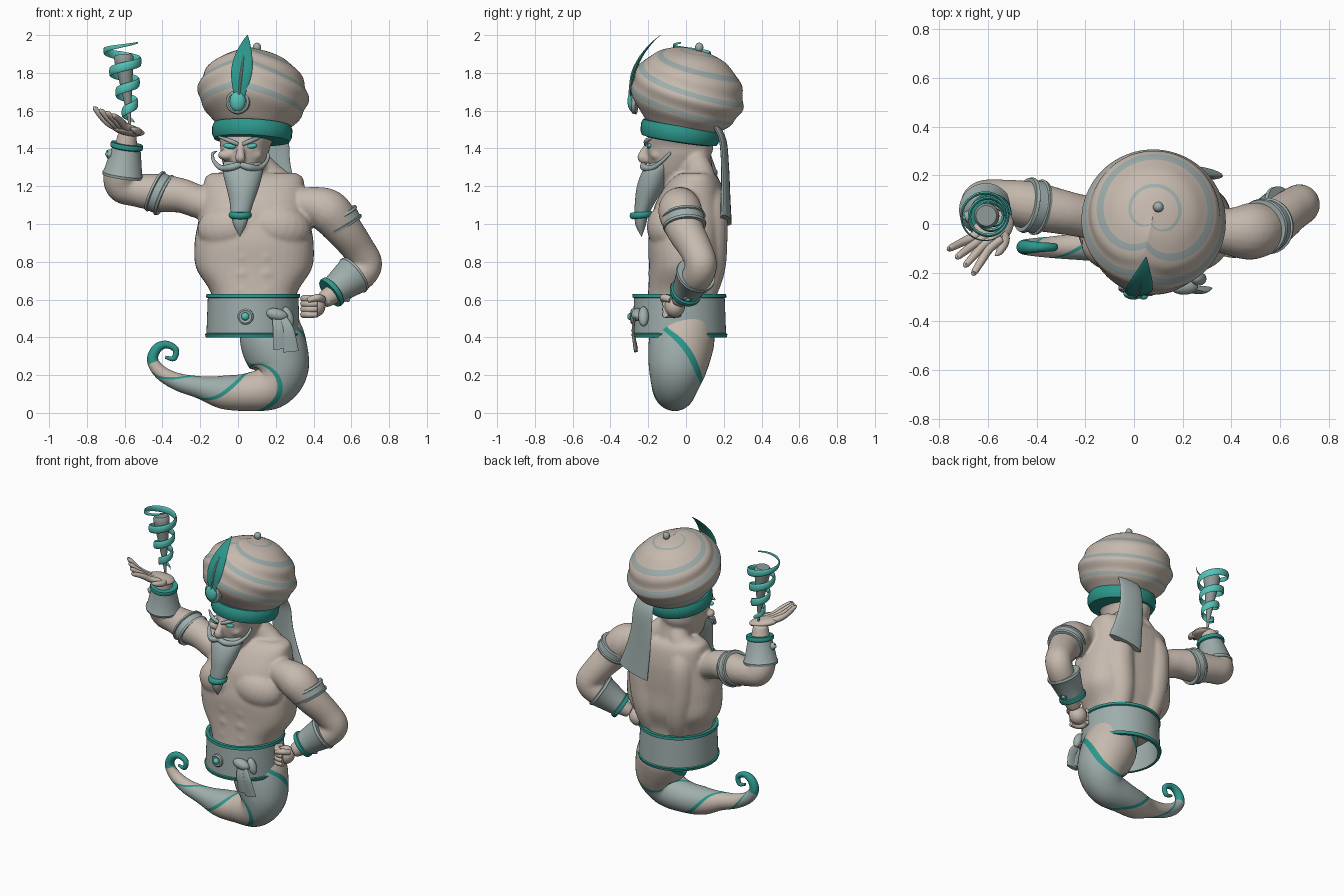
import bpy, bmesh
from math import sin, cos, pi, radians
from mathutils import Vector, Matrix

cube = bpy.data.objects.get("Cube")
if cube:
    bpy.data.objects.remove(cube, do_unlink=True)


def material(name, colour):
    m = bpy.data.materials.new(name)
    m.use_nodes = True
    m.diffuse_color = (*colour, 1)
    m.node_tree.nodes["Principled BSDF"].inputs["Base Color"].default_value = (*colour, 1)
    return m


SKIN = material("warm_stone_skin", (.57, .49, .425))
GREY = material("blue_grey_cloth", (.34, .42, .41))
TEAL = material("deep_teal", (.025, .31, .26))
BRIGHT = material("bright_teal", (.09, .54, .47))
DARK = material("smoke_grey", (.27, .32, .31))
made = []


def finish(name, bm, mats):
    bmesh.ops.recalc_face_normals(bm, faces=bm.faces[:])
    mesh = bpy.data.meshes.new(name)
    bm.to_mesh(mesh)
    bm.free()
    for m in mats:
        mesh.materials.append(m)
    ob = bpy.data.objects.new(name, mesh)
    bpy.context.collection.objects.link(ob)
    made.append(ob)
    return ob


def select_made():
    bpy.ops.object.select_all(action='DESELECT')
    for ob in made:
        ob.select_set(True)
    bpy.context.view_layer.objects.active = made[0]


def skin(name, rings, mats, rule=None, loop=False):
    """Join rings of points with quads; rule(i, j) picks the material."""
    bm = bmesh.new()
    rows = [[bm.verts.new(p) for p in ring] for ring in rings]
    count, segs = len(rows), len(rows[0])
    for i in range(count if loop else count - 1):
        a, b = rows[i], rows[(i + 1) % count]
        for j in range(segs):
            k = (j + 1) % segs
            face = bm.faces.new((a[j], a[k], b[k], b[j]))
            face.material_index = rule(i, j) if rule else 0
    if not loop:
        bm.faces.new(rows[0])
        last = bm.faces.new(rows[-1])
        last.material_index = rule(count - 2, 0) if rule else 0
    return finish(name, bm, mats)


def spline(pts, steps):
    p = [pts[0]] + list(pts) + [pts[-1]]
    out = []
    for a, b, c, d in zip(p, p[1:], p[2:], p[3:]):
        for s in range(steps):
            t = s / steps
            out.append([(2*y + (z-x)*t + (2*x - 5*y + 4*z - w)*t*t + (3*y - x - 3*z + w)*t**3) / 2
                        for x, y, z, w in zip(a, b, c, d)])
    return out + [list(pts[-1])]


def sweep(name, pts, mats, steps=6, segs=20, flat=1, up=None, rule=None, twist=None):
    """Tube through (x, y, z, radius) points."""
    path = spline(pts, steps)
    centres = [Vector(q[:3]) for q in path]
    normal = Vector(up or (.3, .5, .8))
    rings = []
    for i, c in enumerate(centres):
        t = (centres[min(i + 1, len(path) - 1)] - centres[max(i - 1, 0)]).normalized()
        if up:
            normal = Vector(up)
        normal = (normal - t * normal.dot(t)).normalized()
        side = t.cross(normal) * flat
        turn = twist(i / len(path)) if twist else 0
        r = max(path[i][3], .001)
        rings.append([c + (normal * cos(turn + 2*pi*j/segs) + side * sin(turn + 2*pi*j/segs)) * r
                      for j in range(segs)])
    return skin(name, rings, mats, rule)


def loft(name, secs, mat, steps=5, segs=40, power=1):
    """Level sections (x, y, z, half width, half depth)."""
    def shaped(v):
        return abs(v) ** power * (1 if v > 0 else -1)
    rings = [[(x + rx * shaped(cos(2*pi*j/segs)), y + ry * shaped(sin(2*pi*j/segs)), z)
              for j in range(segs)] for x, y, z, rx, ry in spline(secs, steps)]
    return skin(name, rings, [mat])


def lathe(name, base, axis, profile, mats, teal=(), segs=40, loop=False):
    """Turn (height, radius) points about an axis; spans listed in teal use the second material."""
    turn = Vector(axis).to_track_quat('Z', 'Y')
    rings = [[Vector(base) + turn @ Vector((r * cos(2*pi*j/segs), r * sin(2*pi*j/segs), h))
              for j in range(segs)] for h, r in profile]
    return skin(name, rings, mats, lambda i, j: int(i in teal), loop)


def blob(name, centre, size, mat, tilt=(0, 0, 0)):
    bm = bmesh.new()
    place = Matrix.Translation(centre)
    for angle, axis in zip(tilt, "XYZ"):
        place = place @ Matrix.Rotation(radians(angle), 4, axis)
    bmesh.ops.create_uvsphere(bm, u_segments=20, v_segments=12, radius=1,
                              matrix=place @ Matrix.Diagonal((*size, 1)))
    return finish(name, bm, [mat])


def stud(name, base, axis, size):
    """Round mount with a gem."""
    lathe(name + "_mount", base, axis, [(-.02, size), (.008, size), (.014, size * .8), (.01, size * .6)], [GREY], segs=24)
    blob(name + "_gem", Vector(base) + Vector(axis).normalized() * .012, [size * .5] * 3, BRIGHT)


# Body: torso, muscles, neck, head and arms, blended into one skin
MID, FACE = .085, .012
loft("body", [(MID, -.03, .54, .2, .18), (MID, -.02, .65, .235, .18), (MID, 0, .77, .308, .195),
              (MID, 0, .9, .315, .2), (MID, .01, 1, .298, .195), (MID, .02, 1.1, .278, .185),
              (MID, .04, 1.2, .268, .15), (MID, .05, 1.25, .255, .115), (MID, .05, 1.27, .22, .08)],
     SKIN, power=.8)
loft("head", [(.03, -.08, 1.21, .05, .06), (.03, -.06, 1.27, .095, .115), (.035, -.035, 1.36, .125, .165),
              (.04, -.03, 1.42, .135, .175), (.06, -.03, 1.5, .165, .165)], SKIN)
sweep("neck", [(.07, .06, 1.18, .11), (.06, .04, 1.3, .1), (.05, .025, 1.42, .1)], [SKIN])
sweep("nose", [(FACE, -.195, 1.43, .016), (FACE, -.222, 1.38, .022), (FACE, -.23, 1.35, .029), (FACE, -.2, 1.325, .016)], [SKIN])
for s in (-1, 1):
    blob("chest", (MID + s*.145, -.105, .985), (.16, .1, .12), SKIN, (-8, s * 10, s * 12))
    sweep("back_muscle", [(MID + s*.1, .08, .58, .06), (MID + s*.12, .12, .75, .085), (MID + s*.14, .125, .92, .095),
                          (MID + s*.14, .125, 1.1, .09), (MID + s*.12, .09, 1.2, .07)], [SKIN])
    sweep("neck_muscle", [(MID + s*.16, .07, 1.2, .07), (MID + s*.09, .08, 1.25, .075), (.06 + s*.03, .05, 1.35, .06)], [SKIN])
    blob("cheek", (FACE + s*.075, -.15, 1.365), (.045, .04, .03), SKIN)
    for row in range(3):
        blob("stomach_muscle", (MID + s*.06, -.155, .65 + row*.088), (.07, .045, .052), SKIN)
sweep("right_arm", [(-.1, .02, 1.1, .1), (-.2, .03, 1.115, .088), (-.3, .05, 1.15, .092), (-.42, .075, 1.165, .1),
                    (-.54, .095, 1.18, .088), (-.615, .09, 1.205, .09), (-.62, .06, 1.29, .086),
                    (-.595, .04, 1.4, .063), (-.585, .025, 1.49, .047)], [SKIN])
sweep("left_arm", [(.3, -.01, 1.1, .08), (.39, -.03, 1.1, .098), (.48, -.03, 1.065, .117), (.56, -.005, .97, .1),
                   (.635, .05, .87, .088), (.68, .08, .785, .084), (.63, .055, .715, .082), (.54, .01, .655, .062),
                   (.45, -.04, .595, .045)], [SKIN])
select_made()
bpy.ops.object.join()
body = bpy.context.view_layer.objects.active
made[:] = [body]
blend = body.modifiers.new("blend", 'REMESH')
blend.mode, blend.voxel_size, blend.use_smooth_shade = 'VOXEL', .01, True
soften = body.modifiers.new("soften", 'SMOOTH')
soften.factor, soften.iterations = .5, 6

# Face details and beard
for s, label in ((-1, "right"), (1, "left")):
    blob(label + "_eye", (FACE + s*.056, -.19, 1.412), (.034, .018, .015), BRIGHT, (0, s * -8, 0))

    def face_line(name, pts):
        sweep(label + name, [(FACE + s*x, y, z, r) for x, y, z, r in pts], [GREY], segs=12)
    face_line("_brow", [(.012, -.212, 1.422, .01), (.06, -.208, 1.442, .012), (.115, -.165, 1.462, .005)])
    face_line("_moustache", [(0, -.225, 1.315, .016), (.05, -.222, 1.3, .019), (.1, -.18, 1.297, .015),
                             (.138, -.13, 1.33, .01), (.147, -.09, 1.37, .008), (.125, -.075, 1.385, .003)])
loft("beard", [(.025, -.12, 1.33, .1, .06), (.025, -.155, 1.28, .106, .075), (.025, -.185, 1.2, .088, .075),
               (.02, -.215, 1.12, .065, .055), (.012, -.235, 1.05, .05, .038), (.01, -.24, .99, .032, .026),
               (.01, -.235, .935, .002, .002)], GREY)
lathe("beard_ring", (.012, -.235, 1.03), (0, -.1, 1),
      [(0, .05), (.006, .058), (.018, .062), (.03, .058), (.036, .05)], [TEAL])

# Turban: the rows rise to a chevron at the front, so stripes follow the folds
rows = spline([(1.5, .17), (1.54, .215), (1.6, .262), (1.67, .29), (1.74, .28), (1.81, .245),
               (1.87, .18), (1.91, .09), (1.925, .004)], 8)
rings, SEGS, LAST = [], 96, len(rows) - 1
for i in range(len(rows)):
    u, ring = i / LAST, []
    for j in range(SEGS):
        a = 2 * pi * j / SEGS
        away = abs((a + pi/2 + .26 + pi) % (2*pi) - pi) / pi
        along = (u + .28 * sin(pi*u) * ((1 - away) ** 2 - .3)) * LAST
        k = min(int(along), LAST - 1)
        z, r = Vector(rows[k]).lerp(Vector(rows[k + 1]), along - k)
        r *= 1 + .022 * sin(2*pi*i/13 + 1) * sin(pi*u)
        x, y = r * cos(a), r * sin(a)
        lift = .03 * cos(away * pi) * sin(pi*u) - (.12*y + .07*x) * (1 - u)
        ring.append((.08 + x, .06*u - .015 + y, z + lift))
    rings.append(ring)
skin("turban", rings, [SKIN, GREY], lambda i, j: int(12 < i < 56 and i % 13 in (3, 4, 5)))
blob("turban_knob", (.1, .07, 1.935), (.022, .022, .025), GREY)
lathe("headband", (.075, -.03, 1.485), (.05, .15, 1),
      [(-.048, .17), (-.042, .2), (-.02, .211), (.02, .213), (.042, .205), (.048, .17)], [TEAL])
sweep("turban_scarf", [(.185, .16, 1.52, .07), (.19, .195, 1.44, .08), (.195, .207, 1.3, .085), (.22, .21, 1.15, .1),
                       (.25, .212, 1.02, .12)], [GREY], flat=.22, up=(-1, .12, 0))

# Plume and turban jewel
sweep("plume", [(.005, -.295, 1.62, .012), (.008, -.29, 1.7, .034), (.018, -.275, 1.8, .055), (.03, -.235, 1.89, .046),
                (.042, -.18, 1.96, .022), (.05, -.135, 2, .002)], [TEAL], flat=.16, up=(1, 0, 0))
sweep("plume_spine", [(.005, -.3, 1.68, .006), (.018, -.284, 1.8, .007), (.03, -.243, 1.89, .003)], [GREY], segs=8)
lathe("jewel_mount", (0, -.258, 1.645), (-.15, -1, .1), [(0, .065), (.02, .062), (.028, .05), (.02, .04)], [GREY])
blob("jewel", (-.002, -.285, 1.65), (.042, .025, .054), BRIGHT)

# Belt, buckle and knotted sash
lathe("belt", (.08, -.035, .4), (0, 0, 1), [(0, .232), (0, .25), (.018, .255), (.022, .247), (.208, .24), (.212, .249),
                                           (.23, .247), (.23, .225)], [GREY, TEAL], (0, 1, 2, 4, 5, 6), 64, True)
stud("buckle", (.04, -.278, .51), (-.12, -1, 0), .042)
blob("sash_knot", (.205, -.255, .52), (.06, .035, .033), GREY, (0, 12, 0))
blob("sash_loop", (.265, -.225, .51), (.028, .028, .055), GREY, (0, -20, 0))
for dx, dz in ((0, 0), (.05, -.015)):
    sweep("sash_end", [(.2 + dx/2, -.265, .52, .02), (.215 + dx, -.28, .44, .03), (.23 + dx, -.265, .34 + dz, .042)],
          [GREY], flat=.25, up=(1, 0, .2))

# Tail: a wrapped cloth spirals round the skin and ends in a curl
tail = [(.16, .02, .52, .14), (.182, -.02, .39, .172), (.22, -.045, .24, .155), (.175, -.06, .14, .122),
        (.05, -.06, .11, .1), (-.08, -.075, .11, .088), (-.2, -.09, .135, .06), (-.32, -.095, .165, .046),
        (-.41, -.095, .215, .037), (-.452, -.095, .28, .03), (-.43, -.095, .34, .026), (-.38, -.095, .362, .02),
        (-.33, -.095, .335, .017), (-.34, -.095, .288, .014), (-.385, -.095, .295, .008)]


def wrap(i, j):
    if i > 87:
        return 2
    j = min(j, 39 - j)
    return 1 if j < 9 else 2 if j < 11 else 0


sweep("tail", tail, [SKIN, GREY, TEAL], steps=10, segs=40, up=(0, -1, 0), rule=wrap,
      twist=lambda u: -2 * pi * (u - .1) / .34)

# Armbands and bracers
BAND = [(-.035, .09), (-.035, .112), (-.022, .116), (-.018, .108), (.018, .108), (.022, .116), (.035, .112), (.035, .09)]
lathe("right_armband", (-.415, .073, 1.163), (1, -.2, -.45), BAND, [GREY])
lathe("left_armband", (.54, -.01, 1.015), (-.48, -.1, .87), BAND, [GREY])
CUFF = [(0, .085), (0, .106), (.015, .109), (.025, .102), (.15, .077), (.155, .086), (.17, .088), (.18, .084), (.18, .055)]
for label, base, axis, gem, out in (
        ("right", (-.612, .062, 1.25), (.14, -.14, 1), (-.68, .03, 1.37), (-1, -.3, 0)),
        ("left", (.62, .055, .735), (-.78, -.36, -.6), (.575, .01, .61), (.5, .1, -.8))):
    lathe(label + "_bracer", base, axis, CUFF, [GREY, TEAL], (4, 5, 6, 7))
    stud(label + "_bracer", gem, out, .024)

# Open right hand
blob("right_palm", (-.58, -.02, 1.495), (.095, .07, .028), SKIN, (0, 10, 35))
for k in range(4):
    bx, by = -.655 + k*.02, -.05 - k*.017
    tx, ty = -.755 + k*.033, -.1 - k*.033
    sweep("right_finger", [(bx + .05, by + .04, 1.5, .018), (bx, by, 1.517, .02),
                           ((bx + tx)/2, (by + ty)/2, 1.55, .017), (tx, ty, 1.61 - k*.012, .013),
                           (tx - .003, ty - .003, 1.622 - k*.012, .002)], [SKIN], segs=10)
sweep("right_thumb", [(-.56, .0, 1.49, .025), (-.53, -.06, 1.49, .021), (-.55, -.11, 1.5, .016), (-.57, -.13, 1.51, .003)], [SKIN], segs=10)

# Closed left fist
blob("left_fist", (.405, -.06, .565), (.058, .055, .06), SKIN, (0, 20, 0))
for k in range(4):
    z = .605 - k*.028
    sweep("left_finger", [(.42, -.11, z, .016), (.375, -.105, z, .019), (.348, -.07, z, .019), (.355, -.03, z, .014)], [SKIN], segs=10)
sweep("left_thumb", [(.45, -.08, .6, .018), (.42, -.118, .61, .02), (.37, -.12, .595, .013)], [SKIN], segs=10)

# Magic whirl above the open hand
lathe("whirl_cone", (-.572, .03, 1.515), (-.09, .01, 1),
      [(0, .006), (.1, .016), (.25, .036), (.34, .05), (.37, .052), (.385, .042)], [DARK])
coil = []
for k in range(141):
    u = k / 140
    a = 2 * pi * (3.8 * u + .1)
    r = .026 + .08 * u
    coil.append((-.57 - .045*u + r*cos(a), .035 + r*sin(a), 1.54 + .42*u, .004 + .02 * min(1, 8*u, 6*(1-u))))
sweep("whirl_ribbon", coil, [BRIGHT], steps=1, segs=10, flat=.3, up=(0, 0, 1))

# Smooth shading with sharp edges kept
select_made()
bpy.ops.object.shade_smooth_by_angle(angle=radians(40))
